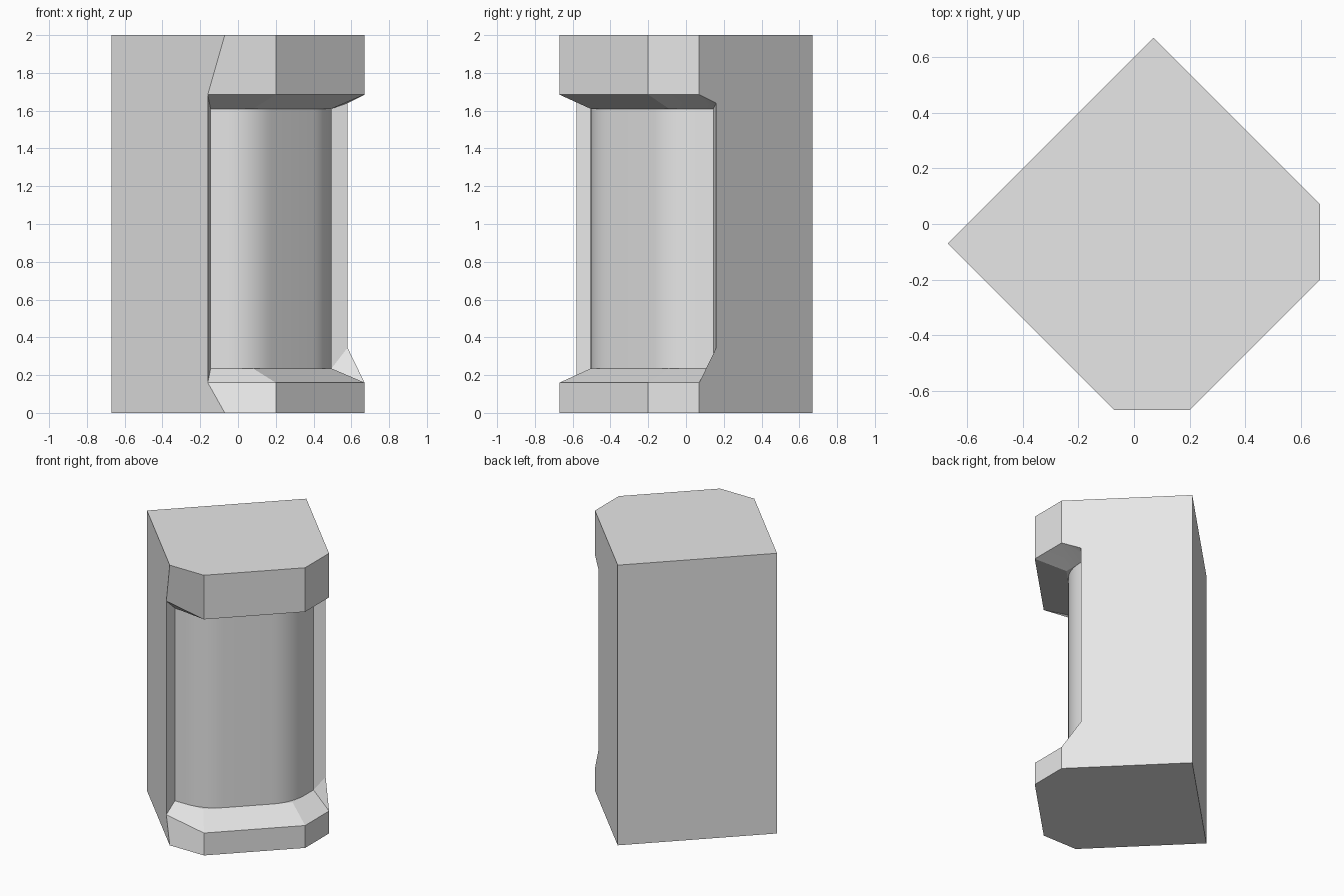
import bpy
import bmesh
import math
from mathutils import Vector

cube = bpy.data.objects.get("Cube")
if cube:
    bpy.data.objects.remove(cube, do_unlink=True)

stone = bpy.data.materials.new("light_grey_stone")
stone.use_nodes = True
stone.diffuse_color = (0.8, 0.8, 0.8, 1)
stone.node_tree.nodes["Principled BSDF"].inputs["Base Color"].default_value = (0.8, 0.8, 0.8, 1)

# Plan corners: two back corners, then left edge, chamfers and right edge
BACK = [(0.07, 0.67), (-0.67, -0.07)]
LEFT_OUT, RIGHT_OUT = (-0.07, -0.67), (0.67, 0.07)
LEFT_IN, RIGHT_IN = (-0.16, -0.58), (0.58, 0.16)
CHAMFER = [(0.20, -0.67), (0.67, -0.20)]
SHAFT_LEFT, SHAFT_RIGHT = (-0.145, -0.505), (0.495, 0.145)
SHAFT_CORNERS = [(0.08, -0.505), (0.495, -0.09)]

bm = bmesh.new()


def ring(plan, z, right_z=None):
    """One loop of vertices; the last (right edge) may sit at its own height."""
    heights = [z] * (len(plan) - 1) + [z if right_z is None else right_z]
    return [bm.verts.new((x, y, h)) for (x, y), h in zip(plan, heights)]


def outer_ring(left, z):
    return ring(BACK + [left, left] + CHAMFER + [RIGHT_OUT, RIGHT_OUT], z)


def neck_ring(z, right_z):
    return ring(BACK + [LEFT_IN, SHAFT_LEFT] + SHAFT_CORNERS + [SHAFT_RIGHT, RIGHT_IN], z, right_z)


def bridge(a, b, indices):
    for i in indices:
        j = (i + 1) % len(a)
        bm.faces.new((a[i], a[j], b[j], b[i]))


def rounded(before, corner, after, reach=0.14, steps=8):
    """Curve that rounds off one corner of the shaft."""
    c = Vector(corner)
    p = c + (Vector(before) - c).normalized() * reach
    q = c + (Vector(after) - c).normalized() * reach
    return [tuple(p * (1 - t) ** 2 + c * 2 * t * (1 - t) + q * t * t)
            for t in (k / steps for k in range(steps + 1))]


# Foot, neck and head outlines
foot, foot_top = outer_ring(LEFT_OUT, 0), outer_ring(LEFT_IN, 0.16)
neck_low, neck_high = neck_ring(0.235, 0.345), neck_ring(1.61, 1.64)
head_low, head = outer_ring(LEFT_IN, 1.685), outer_ring(LEFT_OUT, 2)
for lower, upper in ((foot, foot_top), (foot_top, neck_low), (neck_high, head_low), (head_low, head)):
    bridge(lower, upper, range(8))
bridge(neck_low, neck_high, (0, 1, 2, 6, 7))
bm.faces.new(foot[::-1])
bm.faces.new(head)

# Rounded shaft on the recessed front corner
first, second = SHAFT_CORNERS
arcs = [rounded(SHAFT_LEFT, first, second), rounded(first, second, SHAFT_RIGHT)]
shaft_rows = []
for neck, z in ((neck_low, 0.235), (neck_high, 1.61)):
    bends = [ring(arc, z) for arc in arcs]
    for corner, bend in zip(neck[4:6], bends):
        bm.faces.new([corner] + bend)
    shaft_rows.append([neck[3]] + bends[0] + bends[1] + [neck[6]])
bridge(*shaft_rows, range(len(shaft_rows[0]) - 1))

bmesh.ops.remove_doubles(bm, verts=bm.verts, dist=0.0005)
bmesh.ops.recalc_face_normals(bm, faces=bm.faces)

mesh = bpy.data.meshes.new("corner_pillar")
bm.to_mesh(mesh)
bm.free()
mesh.materials.append(stone)
pillar = bpy.data.objects.new("corner_pillar", mesh)
bpy.context.collection.objects.link(pillar)

# Smooth only the curve of the shaft
bpy.ops.object.select_all(action="DESELECT")
pillar.select_set(True)
bpy.context.view_layer.objects.active = pillar
bpy.ops.object.shade_smooth_by_angle(angle=math.radians(15))
